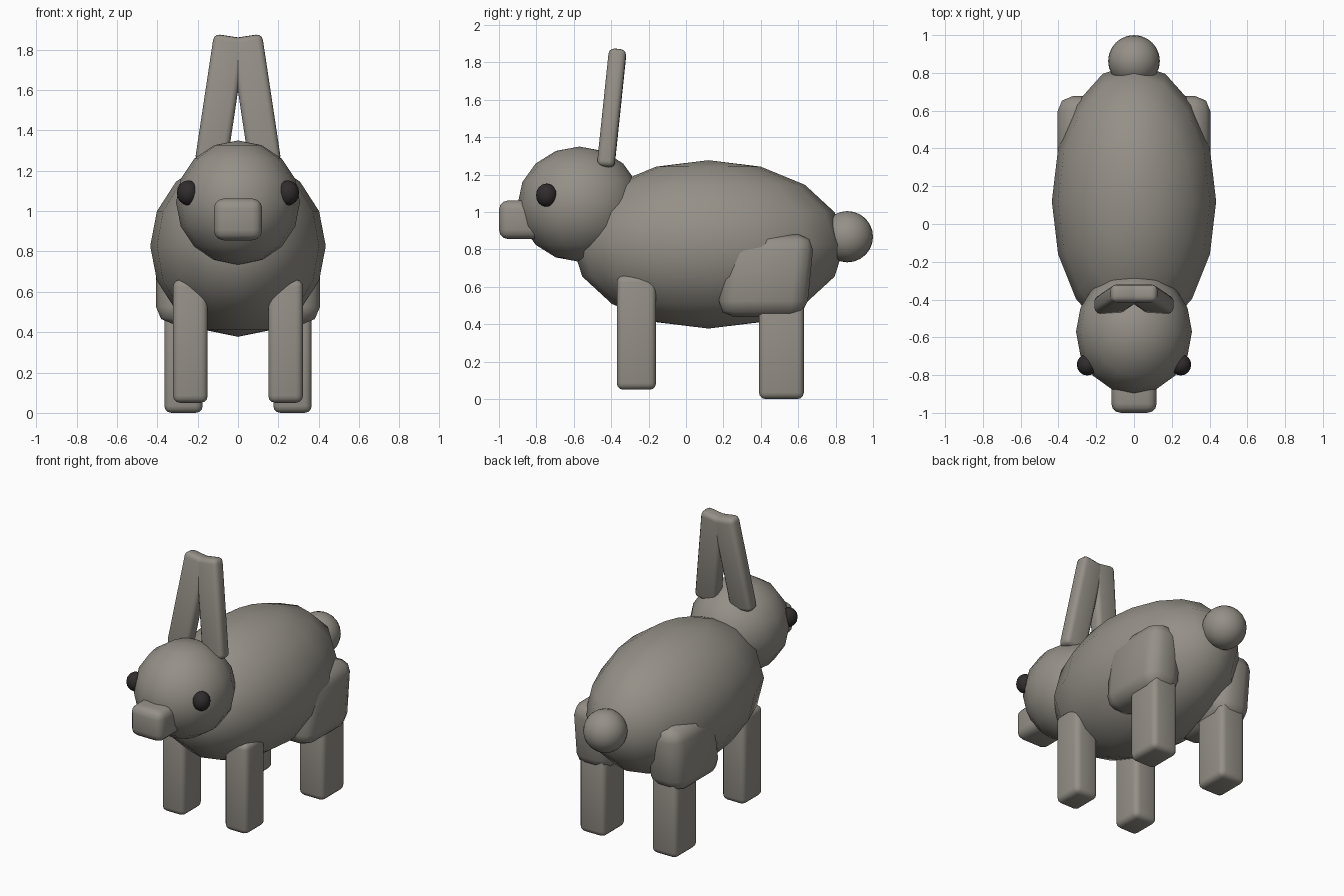
import bpy
import math
from mathutils import Vector, Matrix

cube = bpy.data.objects.get("Cube")
if cube:
    bpy.data.objects.remove(cube, do_unlink=True)


def material(name, rgb):
    mat = bpy.data.materials.new(name)
    mat.use_nodes = True
    mat.diffuse_color = (*rgb, 1)
    mat.node_tree.nodes["Principled BSDF"].inputs["Base Color"].default_value = (*rgb, 1)
    return mat


fur = material("grey brown fur", (0.30, 0.28, 0.245))
dark = material("dark eye", (0.03, 0.025, 0.026))


def finish(name, mat):
    ob = bpy.context.object
    ob.name = name
    ob.data.materials.append(mat)
    return ob


def ball(name, centre, radii, mat=fur, rings=8):
    bpy.ops.mesh.primitive_uv_sphere_add(segments=2 * rings, ring_count=rings, radius=1, location=centre)
    ob = finish(name, mat)
    ob.data.transform(Matrix.Diagonal((*radii, 1)))
    bpy.ops.object.shade_smooth()
    return ob


def block(name, low, high, bevel, segments=3, lean=0):
    """Rounded box between two corners; lean shears it backwards with height."""
    low, high = Vector(low), Vector(high)
    bpy.ops.mesh.primitive_cube_add(size=1, location=(low + high) / 2)
    ob = finish(name, fur)
    ob.data.transform(Matrix.Diagonal((*(high - low), 1)))
    for v in ob.data.vertices:
        v.co.y += lean * v.co.z
    mod = ob.modifiers.new("rounding", "BEVEL")
    mod.width, mod.segments = bevel, segments
    bpy.ops.object.shade_smooth()
    return ob


# Body, head, tail and muzzle
ball("body", (0, 0.12, 0.827), (0.435, 0.73, 0.45))
ball("head", (0, -0.57, 1.042), (0.307, 0.33, 0.308))
ball("tail", (0, 0.863, 0.868), (0.137, 0.137, 0.137), rings=12)
block("muzzle", (-0.12, -1, 0.855), (0.12, -0.75, 1.062), 0.05)


def paired_block(name, low, high, bevel, **kw):
    # Left is +x; the right one is its mirror
    block("left_" + name, low, high, bevel, **kw)
    block("right_" + name, (-high[0], *low[1:]), (-low[0], *high[1:]), bevel, **kw)


# Legs and thighs
paired_block("front_leg", (0.15, -0.37, 0.05), (0.322, -0.16, 0.66), 0.035)
paired_block("back_leg", (0.175, 0.39, 0), (0.365, 0.63, 0.55), 0.035)
paired_block("thigh", (0.15, 0.19, 0.44), (0.406, 0.665, 0.88), 0.085, segments=2, lean=0.1)

# Eyes and ears
for side, label in ((1, "left"), (-1, "right")):
    ball(label + "_eye", (side * 0.247, -0.745, 1.09), (0.056, 0.057, 0.062), dark)
    base = Vector((side * 0.135, -0.43, 1.235))
    tip = Vector((side * 0.04, -0.365, 1.865))
    half = (tip - base).length / 2
    ear = block(label + "_ear", (-0.08, -0.047, -half), (0.08, 0.047, half), 0.03)
    ear.location = (base + tip) / 2
    d = tip - base
    ear.rotation_euler = (-math.atan2(d.y, d.z), math.atan2(d.x, d.z), 0)
